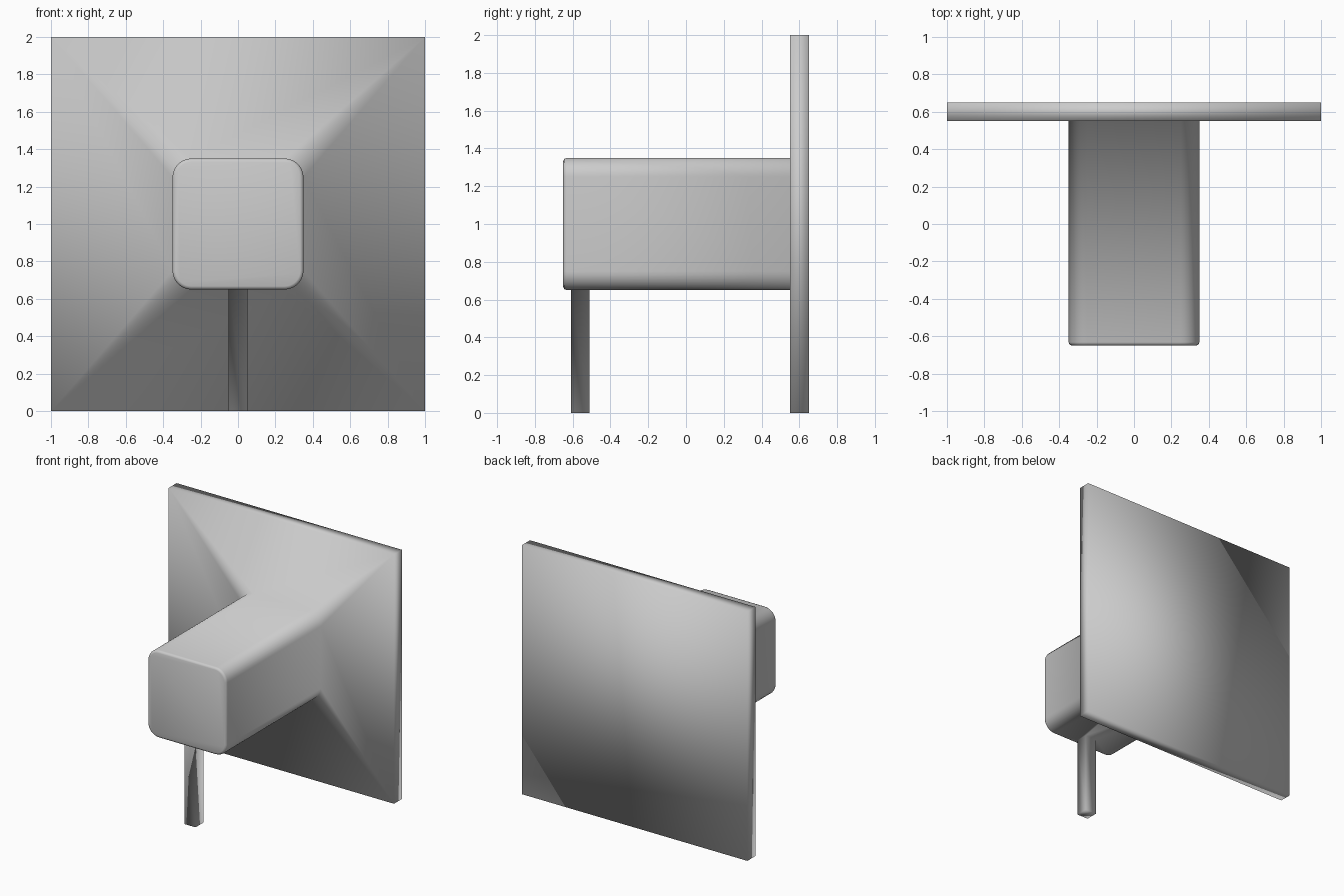
import bpy, bmesh
from mathutils import Vector

if "Cube" in bpy.data.objects:
    bpy.data.objects.remove(bpy.data.objects["Cube"])

bm = bmesh.new()


def add_box(lo, hi):
    """Add a plain box from corner lo to corner hi; return its vertices."""
    verts = bmesh.ops.create_cube(bm, size=1)['verts']
    for v in verts:
        v.co = [(a + b) / 2 + c * (b - a) for a, b, c in zip(lo, hi, v.co)]
    return verts


def face_at(axis, value, width):
    """The face lying in the plane axis = value with the given x width."""
    for f in bm.faces:
        xs = [v.co.x for v in f.verts]
        flat = all(abs(v.co[axis] - value) < 1e-4 for v in f.verts)
        if flat and abs(max(xs) - min(xs) - width) < 1e-3:
            return f


def fuse(outer, inner):
    """Weld the rim of the inner face into the middle of the outer quad."""
    corners, ring = list(outer.verts), list(inner.verts)
    bmesh.ops.delete(bm, geom=[outer, inner], context='FACES_ONLY')
    mid = sum((v.co for v in ring), Vector()) / len(ring)

    def corner(v):
        d = v.co - mid
        return max(corners, key=lambda c: d.dot((c.co - mid).normalized()))

    for a, b in zip(ring, ring[1:] + ring[:1]):
        ca, cb = corner(a), corner(b)
        bm.faces.new((a, b, ca) if ca is cb else (a, b, cb, ca))


# Rounded block: bevel the long edges, then the front rim
block = add_box((-0.35, -0.65, 0.65), (0.35, 0.55, 1.35))
long_edges = [e for e in bm.edges
              if abs(e.verts[0].co.y - e.verts[1].co.y) > 0.1]
bmesh.ops.bevel(bm, geom=long_edges, offset=0.10, segments=8, profile=0.5,
                affect='EDGES')
rim = [e for e in bm.edges if all(v.co.y < -0.649 for v in e.verts)]
bmesh.ops.bevel(bm, geom=rim, offset=0.018, segments=2, profile=0.5,
                affect='EDGES')

# Square back plate and thin front post
add_box((-1, 0.55, 0), (1, 0.65, 2))
add_box((-0.05, -0.61, 0), (0.05, -0.51, 0.65))

# Join the parts into one continuous smooth skin
fuse(face_at(1, 0.55, 2.0), face_at(1, 0.55, 0.7))
fuse(face_at(2, 0.65, 0.5), face_at(2, 0.65, 0.1))
bmesh.ops.recalc_face_normals(bm, faces=bm.faces)
for f in bm.faces:
    f.smooth = True

mesh = bpy.data.meshes.new("plate_block_and_post")
bm.to_mesh(mesh)
bm.free()
obj = bpy.data.objects.new("plate_block_and_post", mesh)
bpy.context.collection.objects.link(obj)
